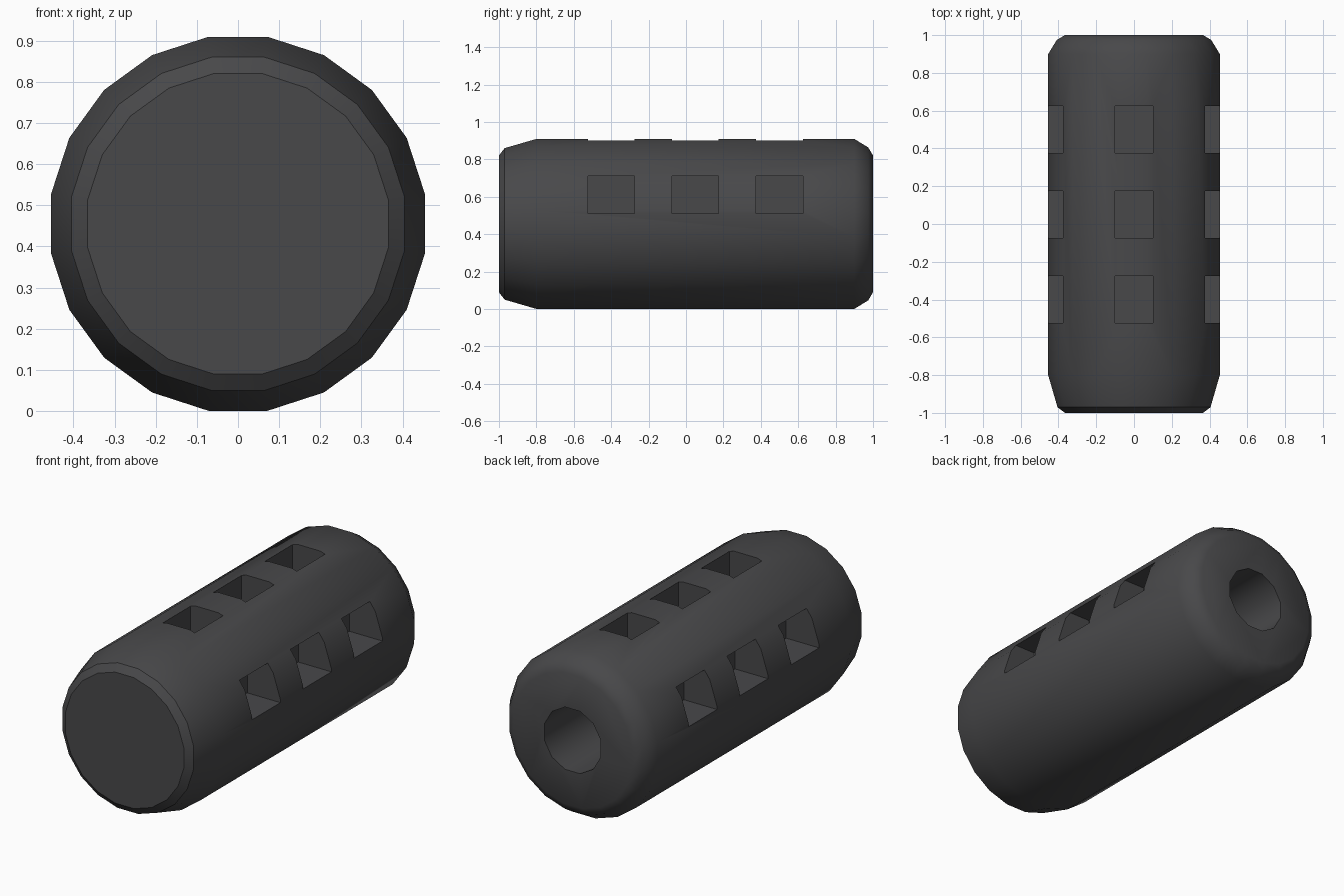
import bpy, bmesh, math
from mathutils import Matrix, Vector

if "Cube" in bpy.data.objects:
    bpy.data.objects.remove(bpy.data.objects["Cube"])

ZC = 0.455  # height of the long axis


def lathe(bm, profile, sides):
    """Closed solid around the y axis from (y, radius) pairs, flat side up."""
    rings = []
    for y, r in profile:
        rings.append([bm.verts.new((r * math.cos((i + 0.5) * math.tau / sides), y,
                                    ZC + r * math.sin((i + 0.5) * math.tau / sides)))
                      for i in range(sides)])
    for a, b in zip(rings, rings[1:]):
        for i in range(sides):
            j = (i + 1) % sides
            bm.faces.new((a[i], a[j], b[j], b[i]))
    bm.faces.new(rings[0])
    bm.faces.new(rings[-1])


def box(bm, centre, size):
    bmesh.ops.create_cube(bm, size=1, matrix=Matrix.Translation(centre)
                          @ Matrix.Diagonal(Vector((*size, 1))))


def finish(bm, name):
    bmesh.ops.recalc_face_normals(bm, faces=bm.faces)
    mesh = bpy.data.meshes.new(name)
    bm.to_mesh(mesh)
    bm.free()
    obj = bpy.data.objects.new(name, mesh)
    bpy.context.collection.objects.link(obj)
    return obj


# Barrel with tapered front and rounded back
bm = bmesh.new()
lathe(bm, [(-1, 0.37), (-0.97, 0.41), (-0.8, 0.46), (0.9, 0.46),
           (0.974, 0.414), (1, 0.37)], 20)
barrel = finish(bm, "vented_barrel")

# Cutter: three rows of vents plus the blind bore in the back
bm = bmesh.new()
for y in (-0.4, 0.05, 0.5):
    box(bm, (0, y, 0.91), (0.2, 0.25, 0.4))
    for side in (-1, 1):
        box(bm, (side * 0.45, y, 0.61), (0.4, 0.25, 0.2))
lathe(bm, [(0.5, 0.18), (1.1, 0.18)], 12)
cutter = finish(bm, "vent_and_bore_cutter")
cutter.hide_render = True

mod = barrel.modifiers.new("cut", 'BOOLEAN')
mod.operation = 'DIFFERENCE'
mod.solver = 'EXACT'
mod.object = cutter

bpy.ops.object.select_all(action='DESELECT')
barrel.select_set(True)
bpy.context.view_layer.objects.active = barrel
bpy.ops.object.modifier_apply(modifier=mod.name)
bpy.data.objects.remove(cutter)
bpy.ops.object.shade_smooth_by_angle(angle=math.radians(33))

# Dark finish
mat = bpy.data.materials.new("dark_grey")
mat.diffuse_color = (0.065, 0.065, 0.068, 1)
mat.use_nodes = True
mat.node_tree.nodes["Principled BSDF"].inputs["Base Color"].default_value = mat.diffuse_color
barrel.data.materials.clear()
barrel.data.materials.append(mat)
